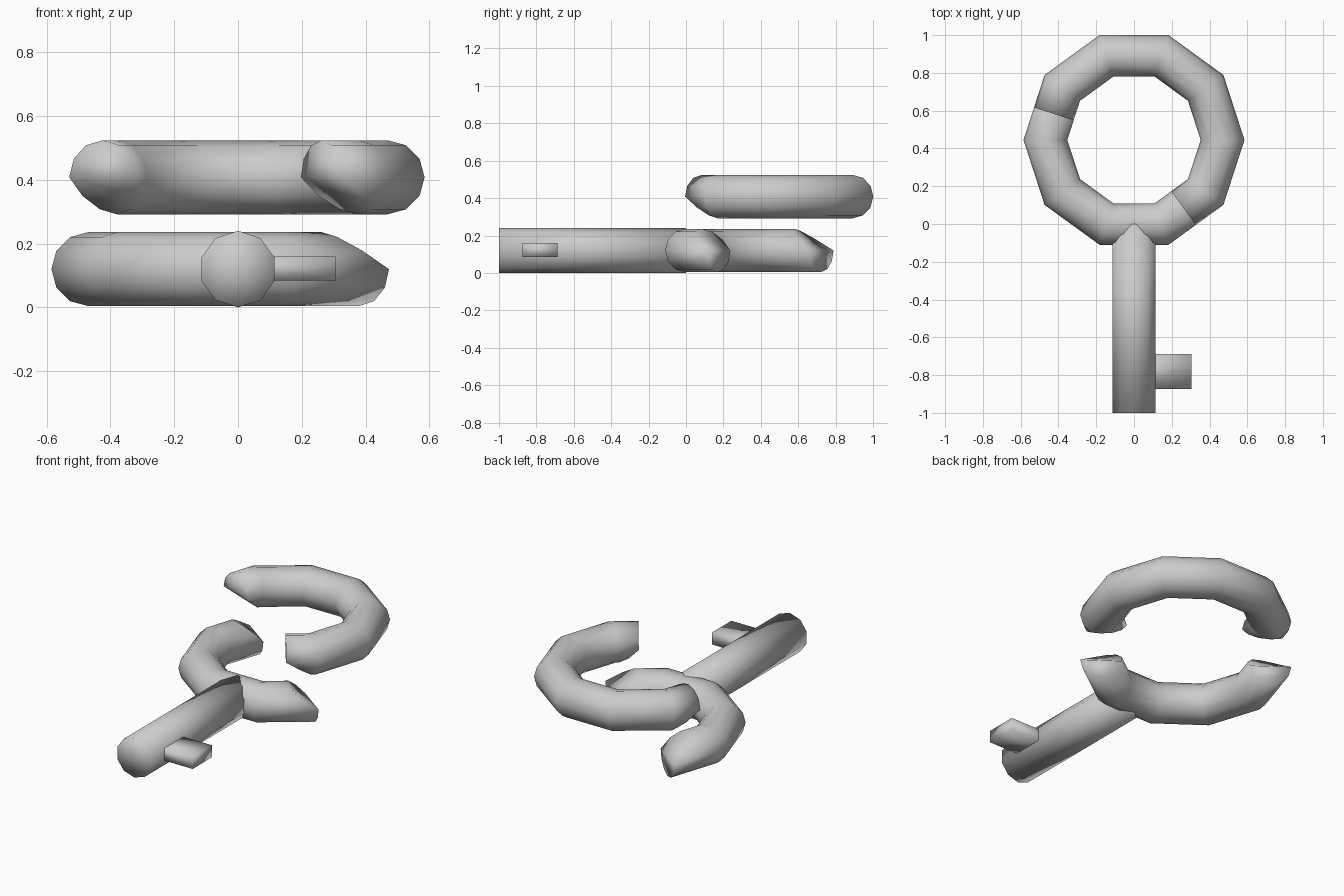
import bpy, bmesh, math
from mathutils import Vector, Matrix

cube = bpy.data.objects.get("Cube")
if cube:
    bpy.data.objects.remove(cube)

metal = bpy.data.materials.new("grey_metal")
metal.use_nodes = True
GREY = (0.6, 0.6, 0.6, 1)
metal.diffuse_color = GREY
metal.node_tree.nodes["Principled BSDF"].inputs["Base Color"].default_value = GREY

RING_R, TUBE_R, RING_Y = 0.469, 0.116, 0.445
SIDES = 12
STEP = 36


def finish(bm, name):
    bmesh.ops.remove_doubles(bm, verts=bm.verts, dist=0.0005)
    bmesh.ops.recalc_face_normals(bm, faces=bm.faces)
    mesh = bpy.data.meshes.new(name)
    bm.to_mesh(mesh)
    bm.free()
    mesh.materials.append(metal)
    for p in mesh.polygons:
        p.use_smooth = True
    obj = bpy.data.objects.new(name, mesh)
    bpy.context.collection.objects.link(obj)
    return obj


def section(deg, z):
    """Tube cross-section of the ring at one angle."""
    a = math.radians(deg)
    pts = []
    for i in range(SIDES):
        b = math.tau * i / SIDES
        r = RING_R + TUBE_R * math.cos(b)
        pts.append(Vector((r * math.cos(a), RING_Y + r * math.sin(a),
                           z + TUBE_R * math.sin(b))))
    return pts


def half_ring(name, first, last, z, reach):
    """Arc of full sections, with a tapered end added beyond each side.
    reach gives how far the end goes along the next segment by height."""
    loops = [section(d, z) for d in range(first, last + 1, STEP)]

    def tip(deg, nxt):
        return [p.lerp(q, reach((p.z - z) / TUBE_R))
                for p, q in zip(section(deg, z), section(nxt, z))]

    loops = [tip(first, first - STEP)] + loops + [tip(last, last + STEP)]
    bm = bmesh.new()
    rings = [[bm.verts.new(p) for p in loop] for loop in loops]
    for a, b in zip(rings, rings[1:]):
        for i in range(SIDES):
            j = (i + 1) % SIDES
            bm.faces.new((a[i], a[j], b[j], b[i]))
    # each end closes with one face above and one below mid height
    h = SIDES // 2
    for r in (rings[0], rings[-1]):
        bm.faces.new(r[:h + 1])
        bm.faces.new(r[h:] + r[:1])
    return finish(bm, name)


# Ring halves with slanted joints
half_ring("lower_ring_half", 180, 288, 0.12, lambda h: 1 - 0.5 * max(h, 0))
half_ring("upper_ring_half", -36, 144, 0.408, lambda h: 0.5 * (1 + min(h, 0)))

# Shaft, running forward from the ring
bm = bmesh.new()
bmesh.ops.create_cone(bm, cap_ends=True, cap_tris=True, segments=10,
                      radius1=0.12, radius2=0.12, depth=1,
                      matrix=Matrix.Translation((0, -0.5, 0.12))
                      @ Matrix.Rotation(math.pi / 2, 4, 'X'))
finish(bm, "shaft")

# Bit on the side of the shaft
bm = bmesh.new()
bmesh.ops.create_cube(bm, size=1, matrix=Matrix.Translation((0.205, -0.78, 0.122))
                      @ Matrix.Diagonal((0.2, 0.186, 0.074, 1)))
inner = [f for f in bm.faces if f.calc_center_median().x < 0.11]
bmesh.ops.delete(bm, geom=inner, context='FACES_ONLY')
finish(bm, "bit")
